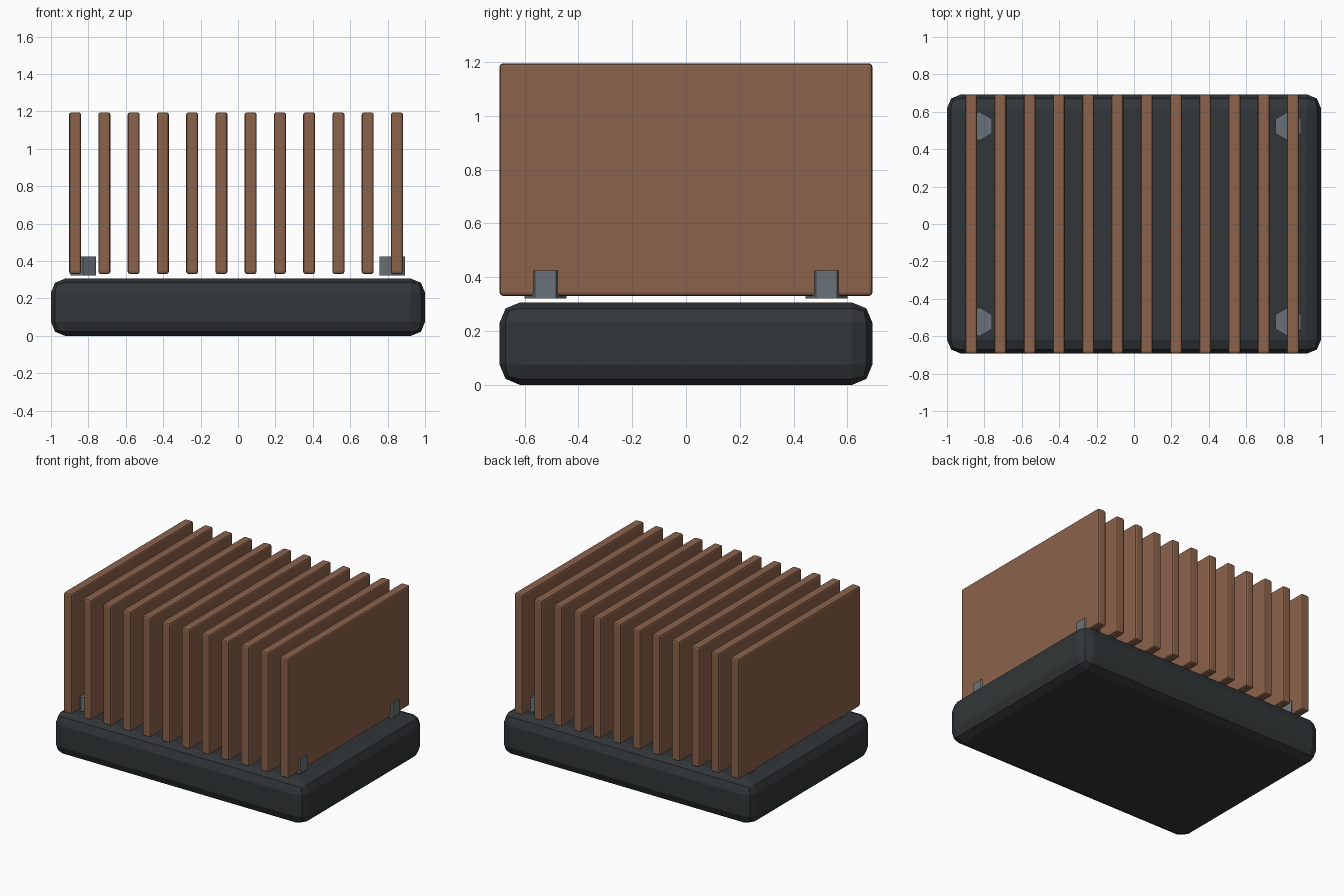
import bpy
import math

cube = bpy.data.objects.get("Cube")
if cube:
    bpy.data.objects.remove(cube, do_unlink=True)


def material(name, colour):
    mat = bpy.data.materials.new(name)
    mat.use_nodes = True
    mat.diffuse_color = (*colour, 1)
    mat.node_tree.nodes["Principled BSDF"].inputs["Base Color"].default_value = (*colour, 1)
    return mat


def bevelled_box(name, centre, size, bevel, mat):
    bpy.ops.mesh.primitive_cube_add(size=1, location=centre)
    obj = bpy.context.object
    obj.name = name
    obj.scale = size
    bpy.ops.object.transform_apply(location=False, rotation=False, scale=True)
    mod = obj.modifiers.new("Bevel", "BEVEL")
    mod.width = bevel
    mod.segments = 2
    obj.data.materials.append(mat)
    return obj


dark = material("dark_base", (0.031, 0.037, 0.040))
copper = material("copper", (0.258, 0.122, 0.069))
steel = material("steel", (0.141, 0.171, 0.188))

DEPTH = 1.386

# Base block
bevelled_box("base", (0, 0, 0.153), (2, DEPTH, 0.306), 0.075, dark)

# Row of upright fins
FINS = 12
FIRST_X, LAST_X = -0.871, 0.85
for i in range(FINS):
    x = FIRST_X + (LAST_X - FIRST_X) * i / (FINS - 1)
    bevelled_box(f"fin_{i + 1}", (x, 0, 0.763), (0.064, DEPTH, 0.864), 0.012, copper)

# Hexagonal bolts at the four corners
for side, x in (("right", -0.828), ("left", 0.824)):
    for end, y in (("front", -0.523), ("back", 0.523)):
        bpy.ops.mesh.primitive_cylinder_add(vertices=6, radius=0.078, depth=0.103,
                                            location=(x, y, 0.373))
        bolt = bpy.context.object
        bolt.name = f"bolt_{end}_{side}"
        bolt.data.materials.append(steel)
